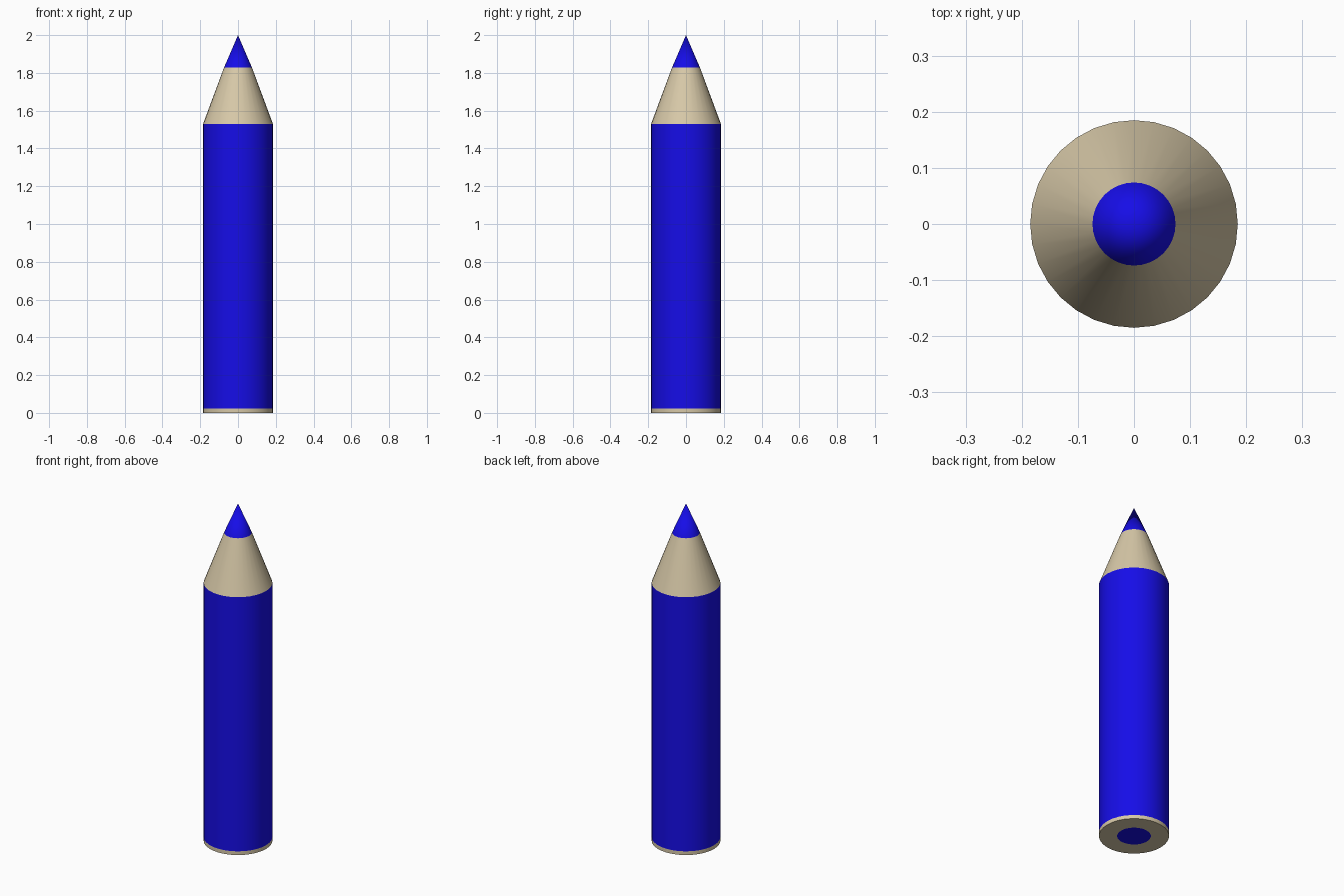
import bpy, bmesh, math

if "Cube" in bpy.data.objects:
    bpy.data.objects.remove(bpy.data.objects["Cube"])

SIDES = 32


def material(name, color):
    m = bpy.data.materials.new(name)
    m.diffuse_color = color
    m.use_nodes = True
    m.node_tree.nodes["Principled BSDF"].inputs["Base Color"].default_value = m.diffuse_color
    return m


def lathe(name, profile, mat):
    """Spin a bottom-to-top (radius, z) profile around the z axis."""
    bm = bmesh.new()
    rings = []
    for r, z in profile:
        if r == 0:
            rings.append([bm.verts.new((0, 0, z))] * SIDES)
        else:
            rings.append([bm.verts.new((r * math.cos(a), r * math.sin(a), z))
                          for a in (2 * math.pi * i / SIDES for i in range(SIDES))])
    for low, high in zip(rings, rings[1:]):
        for i in range(SIDES):
            j = (i + 1) % SIDES
            corners = dict.fromkeys((low[i], low[j], high[j], high[i]))
            bm.faces.new(list(corners))
    mesh = bpy.data.meshes.new(name)
    bm.to_mesh(mesh)
    bm.free()
    mesh.materials.append(mat)
    obj = bpy.data.objects.new(name, mesh)
    bpy.context.collection.objects.link(obj)
    bpy.ops.object.select_all(action='DESELECT')
    obj.select_set(True)
    bpy.context.view_layer.objects.active = obj
    bpy.ops.object.shade_smooth_by_angle(angle=math.radians(30))
    return obj


blue = material("blue", (0.008, 0.004, 0.8, 1))
wood = material("wood", (0.68, 0.58, 0.39, 1))

R = 0.185        # barrel radius
TIP = 0.074      # lead radius where it leaves the sharpened wood
CORE = 0.089     # lead radius on the flat end

# Flat end: lead core, wood ring and bare rim
lathe("lead_end", [(0, 0), (CORE, 0)], blue)
lathe("wood_end", [(CORE, 0), (R, 0), (R, 0.022)], wood)
# Painted barrel
lathe("painted_barrel", [(R, 0.022), (R, 1.53)], blue)
# Sharpened wood and lead point
lathe("sharpened_wood", [(R, 1.53), (TIP, 1.828)], wood)
lathe("lead_point", [(TIP, 1.828), (0, 2.0)], blue)
